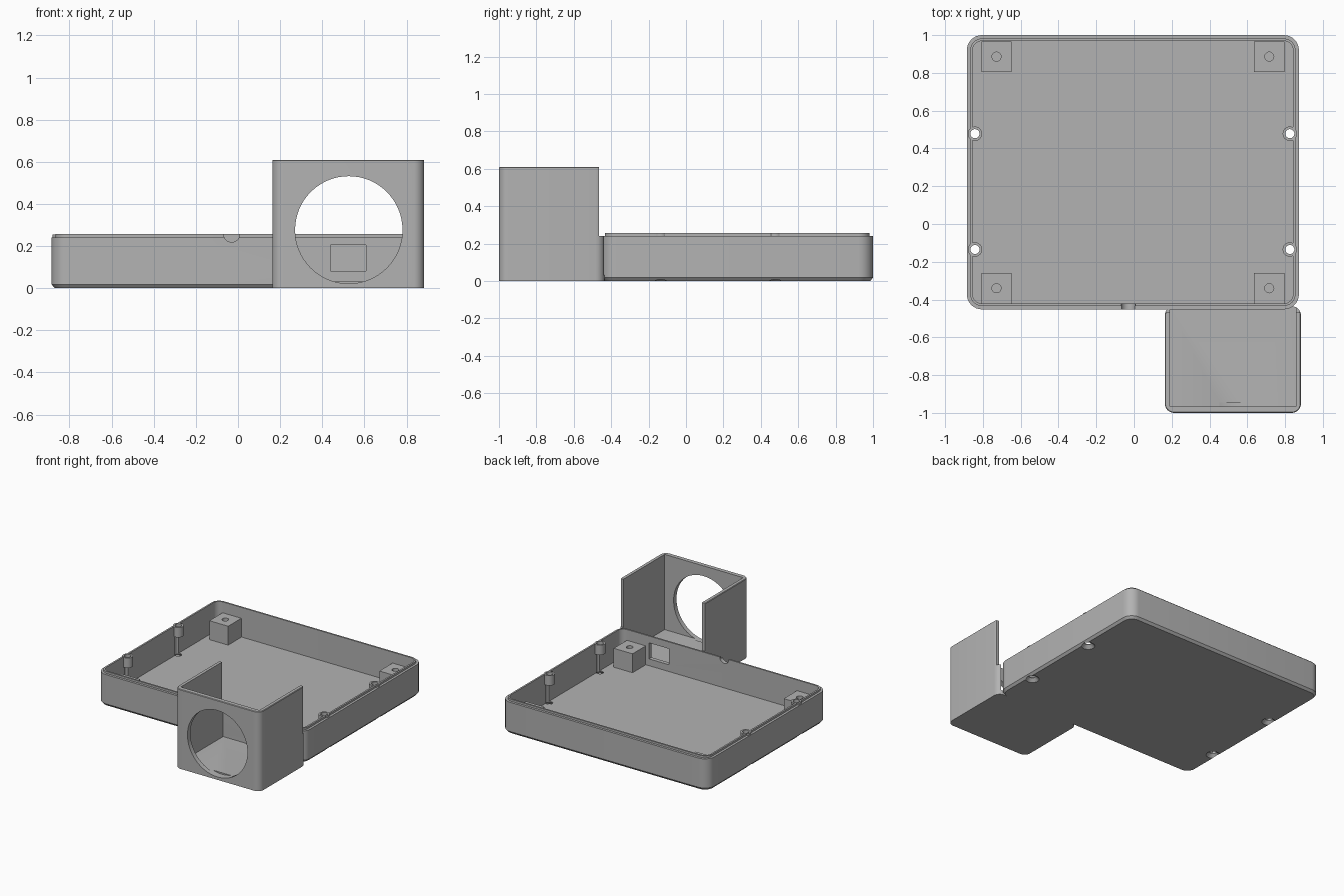
import bpy, bmesh, math
from mathutils import Matrix, Vector

cube = bpy.data.objects.get("Cube")
if cube:
    bpy.data.objects.remove(cube)

grey = bpy.data.materials.new("plain_grey")
grey.use_nodes = True
grey.diffuse_color = (0.45, 0.45, 0.45, 1)
grey.node_tree.nodes["Principled BSDF"].inputs["Base Color"].default_value = (0.45, 0.45, 0.45, 1)


def finish(name, bm):
    bmesh.ops.recalc_face_normals(bm, faces=bm.faces)
    mesh = bpy.data.meshes.new(name)
    bm.to_mesh(mesh)
    bm.free()
    mesh.materials.append(grey)
    obj = bpy.data.objects.new(name, mesh)
    bpy.context.collection.objects.link(obj)
    return obj


def rounded_loft(name, x0, x1, y0, y1, radius, levels):
    """Join rounded rectangles, one for each (height, inset) level."""
    bm = bmesh.new()
    rings = []
    for z, inset in levels:
        r = max(radius - inset, 0.01)
        a, b, c, d = x0 + inset + r, x1 - inset - r, y0 + inset + r, y1 - inset - r
        ring = []
        for k, (cx, cy) in enumerate([(b, d), (a, d), (a, c), (b, c)]):
            for i in range(9):
                t = math.pi / 2 * (k + i / 8)
                ring.append(bm.verts.new((cx + r * math.cos(t), cy + r * math.sin(t), z)))
        rings.append(ring)
    for low, high in zip(rings, rings[1:]):
        for i in range(len(low)):
            j = (i + 1) % len(low)
            bm.faces.new((low[i], low[j], high[j], high[i]))
    bm.faces.new(rings[0][::-1])
    bm.faces.new(rings[-1])
    return finish(name, bm)


def box(name, x0, x1, y0, y1, z0, z1):
    bm = bmesh.new()
    bmesh.ops.create_cube(bm, size=1, matrix=Matrix.Translation(
        ((x0 + x1) / 2, (y0 + y1) / 2, (z0 + z1) / 2)) @ Matrix.Diagonal((x1 - x0, y1 - y0, z1 - z0, 1)))
    return finish(name, bm)


def rod(name, start, end, r1, r2=None, sides=32):
    start, end = Vector(start), Vector(end)
    axis = end - start
    bm = bmesh.new()
    turn = axis.to_track_quat('Z', 'Y').to_matrix().to_4x4()
    bmesh.ops.create_cone(bm, cap_ends=True, segments=sides, radius1=r1,
                          radius2=r1 if r2 is None else r2, depth=axis.length,
                          matrix=Matrix.Translation((start + end) / 2) @ turn)
    return finish(name, bm)


def combine(target, tool, operation):
    """Apply one boolean and discard its tool."""
    mod = target.modifiers.new("shape", 'BOOLEAN')
    mod.operation, mod.object, mod.solver = operation, tool, 'EXACT'
    bpy.context.view_layer.update()
    graph = bpy.context.evaluated_depsgraph_get()
    mesh = bpy.data.meshes.new_from_object(target.evaluated_get(graph))
    target.modifiers.clear()
    target.data = mesh
    bpy.data.objects.remove(tool)


# Shallow tray with chamfered base, stepped rim and hollow interior
FLOOR, LEDGE, RIM = 0.03, 0.242, 0.257
tray = rounded_loft("tray", -0.885, 0.873, -0.452, 1.0, 0.08,
                    [(0, 0.015), (0.018, 0), (LEDGE, 0), (LEDGE, 0.018),
                     (RIM, 0.018), (RIM, 0.031), (FLOOR, 0.031)])

# Screw bosses under the rim, with through holes and countersinks
for x in (-0.842, 0.825):
    for y in (-0.135, 0.478):
        combine(tray, rod("boss", (x, y, 0.18), (x, y, RIM - 0.001), 0.038), 'UNION')
        combine(tray, rod("hole", (x, y, -0.1), (x, y, 0.4), 0.024), 'DIFFERENCE')
        combine(tray, rod("countersink", (x, y, -0.01), (x, y, 0.026), 0.058, 0.022), 'DIFFERENCE')

# Cable notch and window in the front wall
combine(tray, rod("notch", (-0.03, -0.6, RIM), (-0.03, -0.3, RIM), 0.038), 'DIFFERENCE')
combine(tray, box("window", 0.44, 0.608, -0.6, -0.36, 0.082, 0.205), 'DIFFERENCE')

# Corner mounting blocks with blind holes
blocks = []
for side, x in (("right", -0.728), ("left", 0.716)):
    for end, y in (("front", -0.34), ("back", 0.886)):
        block = box(f"mounting_block_{end}_{side}", x - 0.08, x + 0.08, y - 0.08, y + 0.08, 0.02, 0.175)
        combine(block, rod("blind_hole", (x, y, 0.04), (x, y, 0.3), 0.024), 'DIFFERENCE')
        blocks.append(block)

# Tall front housing, open at the top and back, with a round opening
housing = rounded_loft("front_housing", 0.163, 0.884, -1.0, -0.435, 0.05,
                       [(0, 0), (0.606, 0), (0.61, 0.004)])
combine(housing, box("cavity", 0.19, 0.857, -0.965, -0.3, 0.033, 0.8), 'DIFFERENCE')
combine(housing, box("back_step", 0, 1, -0.466, -0.3, LEDGE, 0.8), 'DIFFERENCE')
combine(housing, rod("opening", (0.526, -1.2, 0.277), (0.526, -0.945, 0.277), 0.255, sides=64), 'DIFFERENCE')

# Smooth the rounded corners and keep hard edges crisp
bpy.ops.object.select_all(action='DESELECT')
for obj in [tray, housing] + blocks:
    obj.select_set(True)
bpy.context.view_layer.objects.active = tray
bpy.ops.object.shade_smooth_by_angle(angle=math.radians(30))
